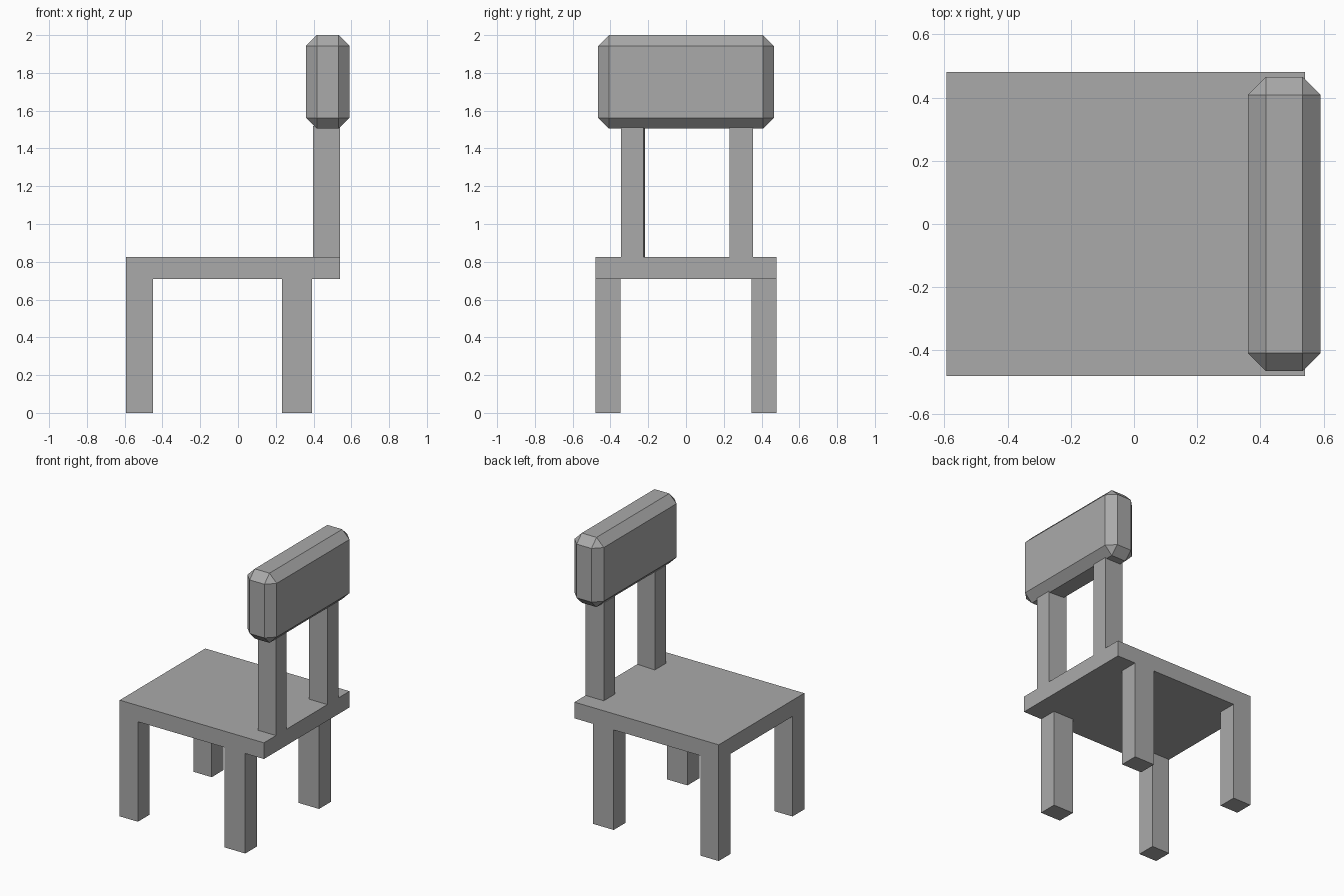
import bpy
import bmesh
from mathutils import Vector

default = bpy.data.objects.get("Cube")
if default:
    bpy.data.objects.remove(default, do_unlink=True)

grey = bpy.data.materials.new("plain_grey")
grey.use_nodes = True
COLOUR = (0.40, 0.40, 0.40, 1)
grey.diffuse_color = COLOUR
grey.node_tree.nodes["Principled BSDF"].inputs["Base Color"].default_value = COLOUR


def box(name, x, y, z, chamfer=0, splay=0):
    """Box from (min, max) ranges; splay shifts the +y face's front edge."""
    low, high = Vector((x[0], y[0], z[0])), Vector((x[1], y[1], z[1]))
    centre, size = (low + high) / 2, high - low
    bm = bmesh.new()
    bmesh.ops.create_cube(bm, size=1)
    for v in bm.verts:
        if v.co.x < 0 < v.co.y:
            v.co.y += splay / size.y
        v.co = v.co * size
    if chamfer:
        bmesh.ops.bevel(bm, geom=bm.edges[:], offset=chamfer, segments=1,
                        affect='EDGES')
    mesh = bpy.data.meshes.new(name)
    bm.to_mesh(mesh)
    bm.free()
    mesh.materials.append(grey)
    obj = bpy.data.objects.new(name, mesh)
    obj.location = centre
    bpy.context.collection.objects.link(obj)
    return obj


# Seat slab
SEAT_BOTTOM, SEAT_TOP = 0.71, 0.825
box("seat", (-0.593, 0.54), (-0.48, 0.48), (SEAT_BOTTOM, SEAT_TOP))

# Four legs
for end, x in (("front", (-0.593, -0.45)), ("rear", (0.232, 0.393))):
    for side, y in (("right", (-0.48, -0.348)), ("left", (0.348, 0.48))):
        box(f"{end}_{side}_leg", x, y, (0, SEAT_BOTTOM))

# Backrest posts
POST_X, POST_Z = (0.397, 0.54), (SEAT_TOP, 1.52)
box("right_back_post", POST_X, (-0.345, -0.226), POST_Z, splay=0.009)
box("left_back_post", POST_X, (0.231, 0.355), POST_Z)

# Chamfered backrest
box("backrest", (0.36, 0.59), (-0.465, 0.465), (1.505, 2.0), chamfer=0.057)
